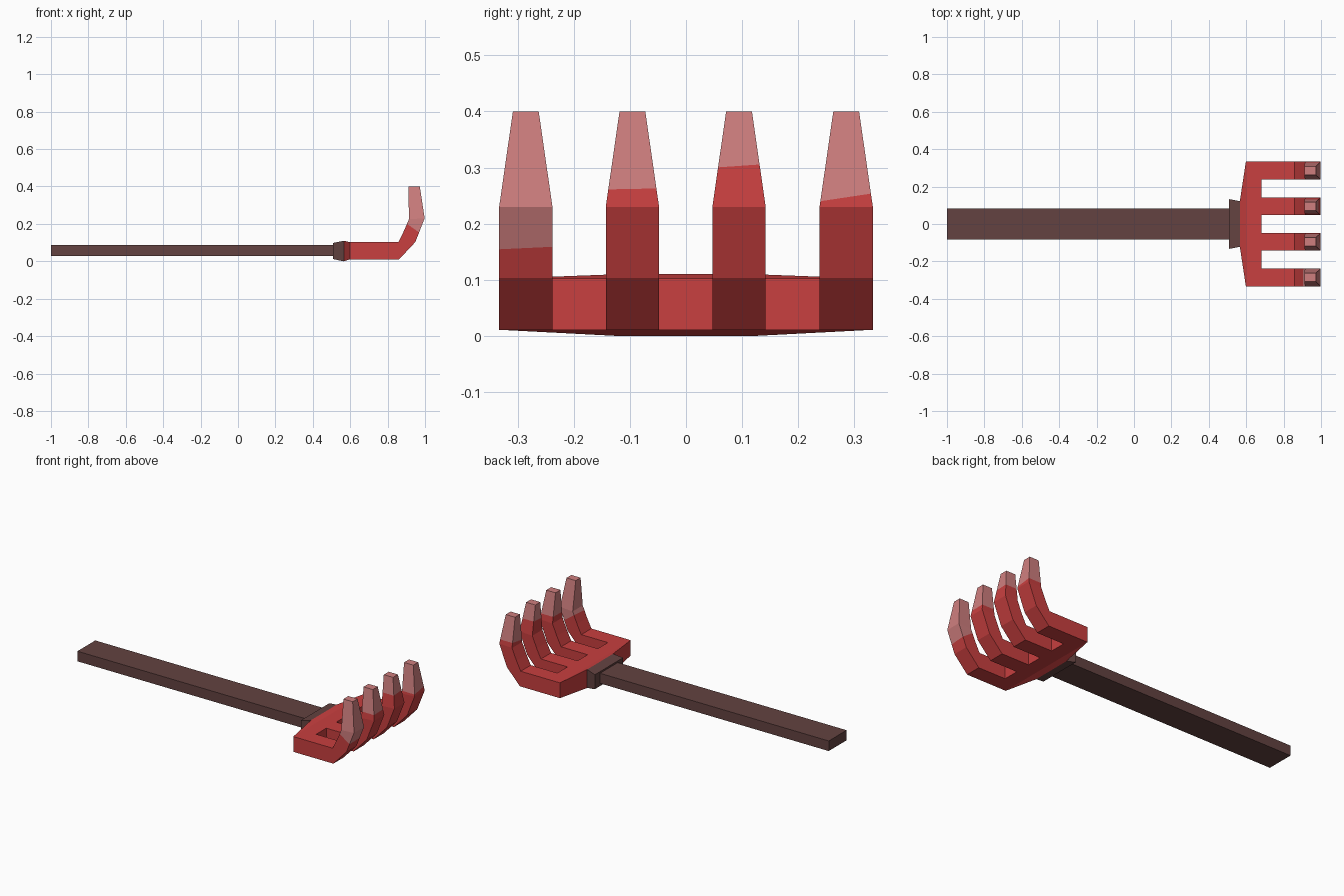
import bpy, bmesh
from mathutils import Vector

if "Cube" in bpy.data.objects:
    bpy.data.objects.remove(bpy.data.objects["Cube"])


def material(name, rgb):
    m = bpy.data.materials.new(name)
    m.diffuse_color = (*rgb, 1)
    m.use_nodes = True
    m.node_tree.nodes["Principled BSDF"].inputs["Base Color"].default_value = m.diffuse_color
    return m


brown = material("dark brown", (0.125, 0.055, 0.052))
red = material("red", (0.58, 0.05, 0.05))
pink = material("worn pink", (0.62, 0.21, 0.21))


def finish(bm, name, mats):
    bmesh.ops.remove_doubles(bm, verts=bm.verts, dist=0.0001)
    bmesh.ops.recalc_face_normals(bm, faces=bm.faces)
    mesh = bpy.data.meshes.new(name)
    bm.to_mesh(mesh)
    bm.free()
    for m in mats:
        mesh.materials.append(m)
    ob = bpy.data.objects.new(name, mesh)
    bpy.context.collection.objects.link(ob)


def loft(bm, rings, start=True, end=True):
    """Skin a list of point rings, with optional caps."""
    vs = [[bm.verts.new(p) for p in r] for r in rings]
    faces = []
    for a, b in zip(vs, vs[1:]):
        n = len(a)
        for i in range(n):
            j = (i + 1) % n
            faces.append(bm.faces.new((a[i], a[j], b[j], b[i])))
    if start:
        faces.append(bm.faces.new(vs[0]))
    if end:
        faces.append(bm.faces.new(vs[-1]))
    return faces


def rect(x, w, z0, z1):
    return [(x, -w, z0), (x, w, z0), (x, w, z1), (x, -w, z1)]


# Handle
bm = bmesh.new()
loft(bm, [rect(-1, 0.084, 0.028, 0.088), rect(0.515, 0.084, 0.028, 0.088)])
finish(bm, "handle", [brown])

# Flared collar joining handle and head
bm = bmesh.new()
loft(bm, [rect(0.508, 0.133, 0.012, 0.098), rect(0.566, 0.122, 0.0, 0.11)])
finish(bm, "collar", [brown])

# Head: tapered back of the crossbar
bm = bmesh.new()
Z0, Z1, HALF = 0.011, 0.102, 0.0475
centres = [-0.2855, -0.0955, 0.0945, 0.2855]
edges = [c + s * HALF for c in centres for s in (-1, 1)]
w = edges[-1]
loft(bm, [rect(0.566, 0.122, 0.0, 0.11), rect(0.598, w, Z0, Z1)], end=False)

# Straight part of the crossbar, left open where the teeth grow out
XB = 0.682
for z in (Z0, Z1):
    pts = [(0.598, -w, z)] + [(XB, y, z) for y in edges] + [(0.598, w, z)]
    bm.faces.new([bm.verts.new(p) for p in pts])
for y in (-w, w):
    bm.faces.new([bm.verts.new(p) for p in
                  ((0.598, y, Z0), (XB, y, Z0), (XB, y, Z1), (0.598, y, Z1))])
for a, b in zip(edges[1:-1:2], edges[2:-1:2]):
    bm.faces.new([bm.verts.new(p) for p in
                  ((XB, a, Z0), (XB, b, Z0), (XB, b, Z1), (XB, a, Z1))])

# Curved teeth: outer point, inner point, half width
profile = [((XB, Z0), (XB, Z1), HALF),
           ((0.862, Z0), (0.857, Z1), HALF),
           ((0.948, 0.103), (0.885, 0.158), HALF),
           ((0.998, 0.23), (0.914, 0.225), HALF),
           ((0.972, 0.40), (0.911, 0.40), 0.023)]
# Worn tip boundary: height at the outer face, slopes along x and y
wear = [(0.156, -0.7, 0.06), (0.262, 0.0, 0.02), (0.303, 0.0, 0.07), (0.247, 0.0, 0.15)]
for c, (h, sx, sy) in zip(centres, wear):
    rings = [[(o[0], c - t, o[1]), (o[0], c + t, o[1]),
              (i[0], c + t, i[1]), (i[0], c - t, i[1])] for o, i, t in profile]
    faces = loft(bm, rings, start=False)
    co, no = Vector((0.97, c, h)), Vector((-sx, -sy, 1))
    geom = set(faces)
    for f in faces:
        geom.update(f.edges)
        geom.update(f.verts)
    cut = bmesh.ops.bisect_plane(bm, geom=list(geom), plane_co=co, plane_no=no)
    for f in cut["geom"]:
        if isinstance(f, bmesh.types.BMFace):
            if (f.calc_center_median() - co).dot(no) > 0:
                f.material_index = 1
finish(bm, "rake_head", [red, pink])
